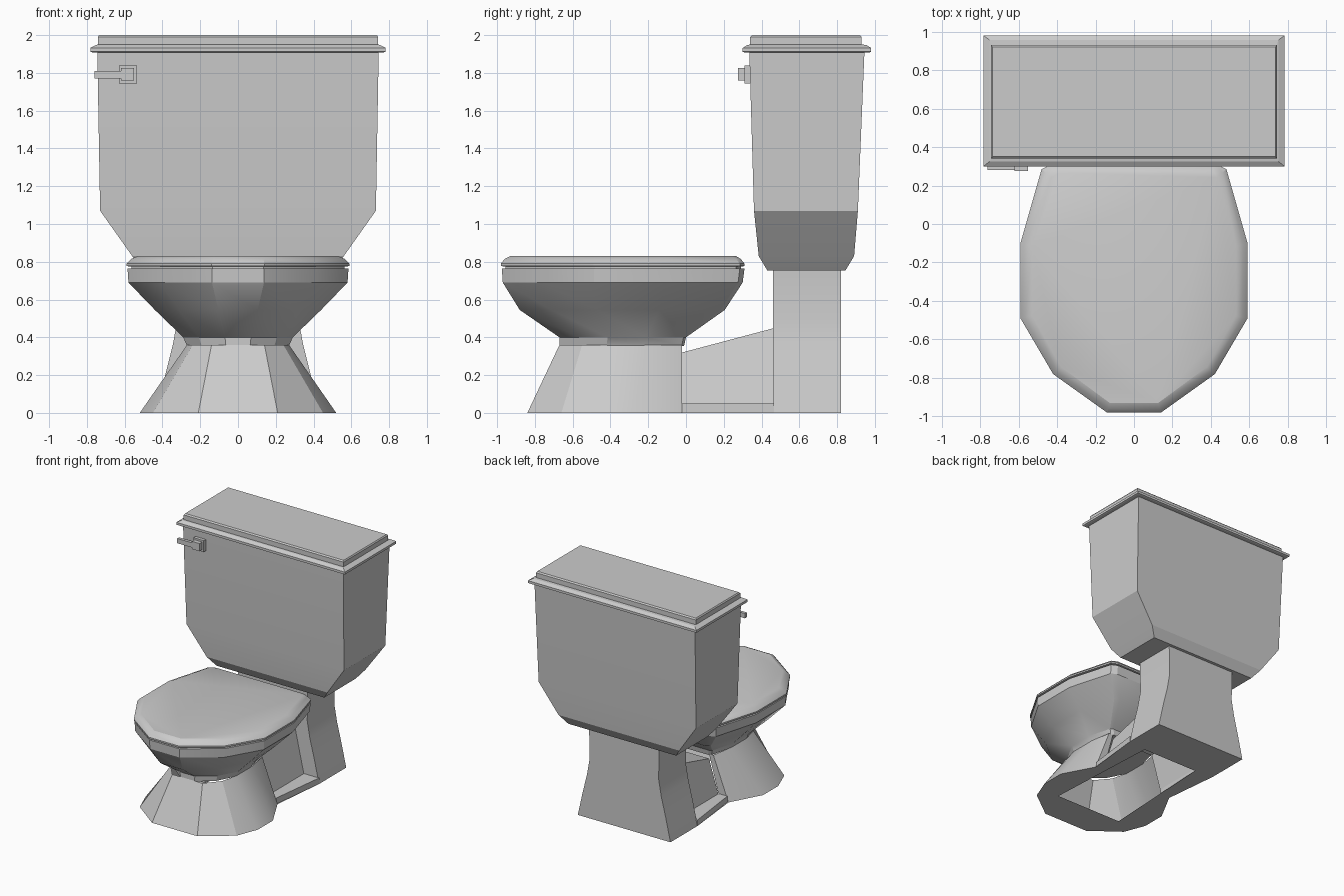
import bpy, math

if "Cube" in bpy.data.objects:
    bpy.data.objects.remove(bpy.data.objects["Cube"])


def make(name, verts, faces, smooth=True):
    me = bpy.data.meshes.new(name)
    me.from_pydata(verts, [], faces)
    ob = bpy.data.objects.new(name, me)
    bpy.context.collection.objects.link(ob)
    bpy.ops.object.select_all(action='DESELECT')
    ob.select_set(True)
    bpy.context.view_layer.objects.active = ob
    bpy.ops.object.mode_set(mode='EDIT')
    bpy.ops.mesh.select_all(action='SELECT')
    bpy.ops.mesh.normals_make_consistent(inside=False)
    bpy.ops.object.mode_set(mode='OBJECT')
    if smooth:
        bpy.ops.object.shade_smooth_by_angle(angle=math.radians(25))
    return ob


def loft(name, rings, closed=True, smooth=True):
    """Skin equal-length rings; closed lofts wrap round and get end caps."""
    n = len(rings[0])
    faces = []
    for k in range(len(rings) - 1):
        for i in range(n if closed else n - 1):
            j = (i + 1) % n
            faces.append((k*n + i, k*n + j, k*n + n + j, k*n + n + i))
    if closed:
        faces.append(tuple(range(n)))
        faces.append(tuple(range((len(rings) - 1)*n, len(rings)*n)))
    return make(name, [v for r in rings for v in r], faces, smooth)


def ring(half, z):
    """Mirror a right-hand outline (back to front) into a full ring."""
    pts = half + [(-x, y) for x, y in reversed(half)]
    return [(x, y, z) for x, y in pts]


def rect(hx, y0, y1, z):
    return ring([(hx, y1), (hx, y0)], z)


def fit(hx, y0, y1, z):
    """Seat outline stretched to a half width and a depth range."""
    return ring([(x / 0.59 * hx, y0 + (y + 0.98) / 1.29 * (y1 - y0))
                 for x, y in SEAT], z)


SEAT = [(0.43, 0.31), (0.48, 0.285), (0.59, -0.1),
        (0.59, -0.49), (0.42, -0.78), (0.14, -0.98)]

# Bowl
loft("bowl", [fit(0.27, -0.67, -0.01, 0.355), fit(0.29, -0.67, 0.0, 0.40),
              fit(0.44, -0.88, 0.205, 0.545), fit(0.58, -0.97, 0.30, 0.69),
              fit(0.585, -0.975, 0.31, 0.765)])

# Seat lid, with a narrow shadow gap below it
loft("seat_lid", [fit(0.565, -0.955, 0.29, 0.76), fit(0.565, -0.955, 0.29, 0.775),
                  fit(0.59, -0.98, 0.31, 0.777), fit(0.59, -0.98, 0.31, 0.79),
                  fit(0.565, -0.96, 0.29, 0.815), fit(0.53, -0.93, 0.265, 0.83)])

# Hollow pedestal, open at the back where the trapway joins
foot = [(0.30, -0.02), (0.38, -0.02), (0.52, -0.28),
        (0.52, -0.48), (0.45, -0.66), (0.21, -0.84)]
neck = [(0.20, -0.02), (0.24, -0.02), (0.27, -0.2),
        (0.27, -0.42), (0.24, -0.55), (0.14, -0.67)]
loft("pedestal", [ring(foot, 0), ring(neck, 0.36)], closed=False)

# Trapway housing between pedestal and rear column
loft("trapway", [[(-0.30, y, 0), (-0.20, y, z), (0.20, y, z), (0.30, y, 0)]
                 for y, z in ((-0.02, 0.32), (0.47, 0.45))],
     closed=False, smooth=False)

# Flared rear column
loft("rear_column", [rect(0.43, 0.46, 0.82, 0.0), rect(0.385, 0.46, 0.82, 0.2),
                     rect(0.345, 0.46, 0.82, 0.36), rect(0.32, 0.46, 0.82, 0.5),
                     rect(0.325, 0.46, 0.82, 0.77)])

# Floor flanges beside the trapway
for side, label in ((1, "right"), (-1, "left")):
    lip = [(0.29, -0.02), (0.37, -0.02), (0.43, 0.465), (0.29, 0.465)]
    loft(label + "_floor_flange",
         [[(side*x, y, z) for x, y in lip] for z in (0.0, 0.05)], smooth=False)

# Underside rim round the opening in the base
half = ([(0, -0.84)] + foot[:0:-1] +
        [(0.43, 0.46), (0, 0.46), (0, 0.44), (0.26, 0.44), (0.31, -0.56), (0, -0.56)])
rim = make("base_rim", [(x, y, 0.0) for x, y in half],
           [tuple(range(len(half)))], smooth=False)
rim.modifiers.new("mirror", 'MIRROR')

# Tank
loft("tank", [rect(0.50, 0.43, 0.845, 0.755), rect(0.56, 0.385, 0.89, 0.83),
              rect(0.73, 0.36, 0.91, 1.07), rect(0.745, 0.335, 0.945, 1.92)])

# Stepped tank lid
loft("tank_lid", [rect(0.77, 0.31, 0.97, 1.908), rect(0.782, 0.30, 0.98, 1.912),
                  rect(0.782, 0.30, 0.98, 1.932), rect(0.75, 0.325, 0.955, 1.948),
                  rect(0.742, 0.34, 0.93, 1.95), rect(0.742, 0.34, 0.93, 1.99),
                  rect(0.735, 0.35, 0.92, 2.0)], smooth=False)


# Flush handle: mounting plate, knob and lever arm
def box(name, x, y, z):
    loft(name, [[(x[0], y[0], k), (x[1], y[0], k), (x[1], y[1], k), (x[0], y[1], k)]
                for k in z], smooth=False)


box("handle_plate", (-0.63, -0.535), (0.31, 0.36), (1.745, 1.84))
box("handle_knob", (-0.62, -0.55), (0.275, 0.315), (1.76, 1.825))
box("handle_lever", (-0.76, -0.61), (0.28, 0.305), (1.77, 1.81))
